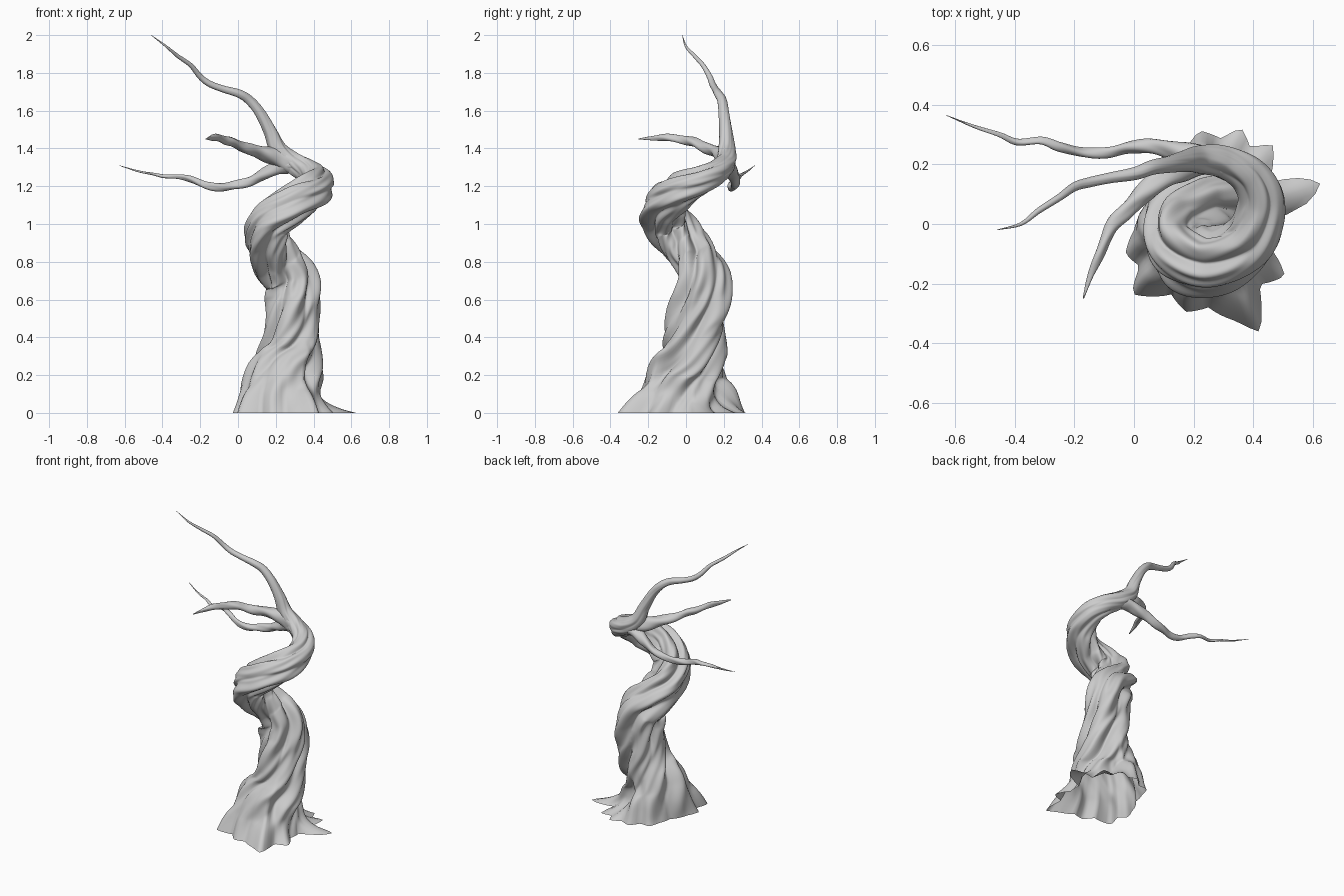
import bpy, bmesh
from math import sin, cos, pi, degrees, atan2
from mathutils import Vector


def spline(pts, steps):
    """Catmull-Rom samples through (x, y, z, radius) points."""
    p = [Vector(q) for q in pts]
    p = [p[0] * 2 - p[1]] + p + [p[-1] * 2 - p[-2]]
    out = []
    for i in range(1, len(p) - 2):
        a, b, c, d = p[i - 1:i + 3]
        for k in range(steps):
            t = k / steps
            out.append(0.5 * (2 * b + (c - a) * t + (2 * a - 5 * b + 4 * c - d) * t * t
                              + (3 * b - a - 3 * c + d) * t ** 3))
    return out + [p[-2]]


def tube(name, pts, sides, steps, shape, cap_start=True):
    """Sweep a shaped cross-section along a path without extra twisting."""
    path = spline(pts, steps)
    bm = bmesh.new()
    x = Vector((1, 0, 0))
    s = 0.0
    rings = []
    for i, q in enumerate(path):
        c = q.to_3d()
        t = (path[min(i + 1, len(path) - 1)] - path[max(i - 1, 0)]).to_3d().normalized()
        if i:
            s += (c - path[i - 1].to_3d()).length
        if name == "twisted_trunk":          # keep the foot level
            k = min(1, c.z / 0.3)
            t = (t * k + Vector((0, 0, 1)) * (1 - k)).normalized()
        x = x - t * x.dot(t)
        if x.length < 1e-3:
            x = t.orthogonal()
        x.normalize()
        y = t.cross(x)
        ring = []
        for j in range(sides):
            a = 2 * pi * j / sides
            r = shape(a, s, max(q.w, 0.001), c.z)
            v = c + (x * cos(a) + y * sin(a)) * r
            v.z = max(v.z, 0)
            ring.append(bm.verts.new(v))
        rings.append(ring)
    for r0, r1 in zip(rings, rings[1:]):
        for j in range(sides):
            k = (j + 1) % sides
            bm.faces.new((r0[j], r0[k], r1[k], r1[j]))
    if cap_start:
        bm.faces.new(rings[0][::-1])
    bm.faces.new(rings[-1])
    for f in bm.faces:
        f.smooth = True
    me = bpy.data.meshes.new(name)
    bm.to_mesh(me)
    bm.free()
    ob = bpy.data.objects.new(name, me)
    bpy.context.collection.objects.link(ob)
    return ob


# Root outline on the ground: (angle in degrees, reach)
ROOTS = [(-180, .25), (-164, .29), (-152, .26), (-140, .335), (-120, .25), (-105, .285),
         (-90, .26), (-73, .32), (-63, .385), (-55, .31), (-47, .25), (-31, .30),
         (-15, .21), (8, .21), (16, .36), (23, .41), (29, .36), (38, .26), (53, .36),
         (63, .31), (72, .36), (82, .31), (95, .335), (106, .28), (118, .31),
         (130, .26), (150, .22), (180, .25)]


def root_reach(a):
    d = degrees(atan2(sin(a), cos(a)))
    for (a0, r0), (a1, r1) in zip(ROOTS, ROOTS[1:]):
        if a0 <= d <= a1:
            return r0 + (r1 - r0) * (d - a0) / (a1 - a0), d
    return ROOTS[0][1], d


def flare_power(d):
    """Higher values give flatter roots that hug the ground."""
    keys = [(-180, 1.7), (-60, 1.7), (-35, 4.5), (8, 6), (15, 10), (38, 9),
            (68, 5), (90, 1.7), (180, 1.7)]
    for (a0, p0), (a1, p1) in zip(keys, keys[1:]):
        if d <= a1:
            return p0 + (p1 - p0) * (d - a0) / (a1 - a0)
    return 1.7


def bark(a, s, r, z):
    """Twisted rope-like folds, flaring into roots at the foot."""
    p = a - 3.2 * s
    fade = min(1, r / 0.11) ** 1.5
    g = (0.34 * abs(sin(2.5 * p + 0.6 + 0.35 * sin(11 * s))) - 0.24
         + 0.07 * cos(3 * p + 4 * s + 1) + 0.06 * cos(8 * p + 2 + 2 * sin(6 * s))
         + 0.035 * cos(13 * p + 3 * sin(9 * s)) + 0.05 * sin(17 * s + 2 * p))
    rr = r * (1 + g * fade)
    if z < 0.4:
        reach, d = root_reach(a)
        w = (1 - max(z, 0) / 0.4) ** flare_power(d)
        rr += (reach - rr) * w
    return rr


# Side branches are slightly knobbly
def twig(a, s, r, z):
    return r * (1 + 0.10 * cos(2 * a + 9 * s) + 0.08 * sin(3 * a - 31 * s)
                + 0.06 * sin(43 * s))


# Trunk: leaning foot, a full coil, then running out into the top branch
tube("twisted_trunk", [
    (.25, -.02, 0, .185), (.245, 0, .1, .18), (.255, .01, .2, .172), (.28, .04, .32, .155),
    (.29, .06, .48, .142), (.295, .085, .61, .138), (.275, .092, .715, .132),
    (.205, .06, .805, .120), (.15, -.02, .90, .115), (.165, -.098, 1.01, .110),
    (.28, -.12, 1.095, .102), (.395, -.045, 1.17, .091), (.425, .08, 1.23, .076),
    (.38, .165, 1.275, .064), (.29, .21, 1.325, .054), (.215, .215, 1.39, .046),
    (.17, .21, 1.49, .035), (.115, .20, 1.59, .028), (.06, .19, 1.655, .025),
    (.005, .17, 1.69, .022), (-.08, .155, 1.715, .018), (-.15, .14, 1.742, .017),
    (-.20, .125, 1.78, .015), (-.25, .09, 1.84, .012), (-.32, .045, 1.89, .010),
    (-.38, 0, 1.94, .006), (-.46, -.02, 2.0, .001)], 96, 10, bark, False)

tube("front_branch", [
    (.33, .195, 1.30, .042), (.22, .20, 1.345, .044), (.12, .17, 1.38, .037),
    (.03, .10, 1.405, .029), (-.03, .04, 1.435, .025), (-.075, -.01, 1.445, .022),
    (-.115, -.10, 1.458, .017), (-.145, -.17, 1.455, .012),
    (-.17, -.25, 1.45, .002)], 20, 8, twig)
tube("low_branch", [
    (.32, .20, 1.31, .038), (.22, .222, 1.30, .04), (.14, .245, 1.265, .031),
    (.06, .26, 1.225, .025), (-.02, .257, 1.205, .021), (-.09, .24, 1.195, .020),
    (-.17, .24, 1.205, .018), (-.25, .26, 1.238, .016), (-.31, .28, 1.25, .013),
    (-.39, .275, 1.252, .010), (-.45, .30, 1.265, .008), (-.53, .325, 1.28, .005),
    (-.63, .365, 1.31, .001)], 20, 8, twig)
